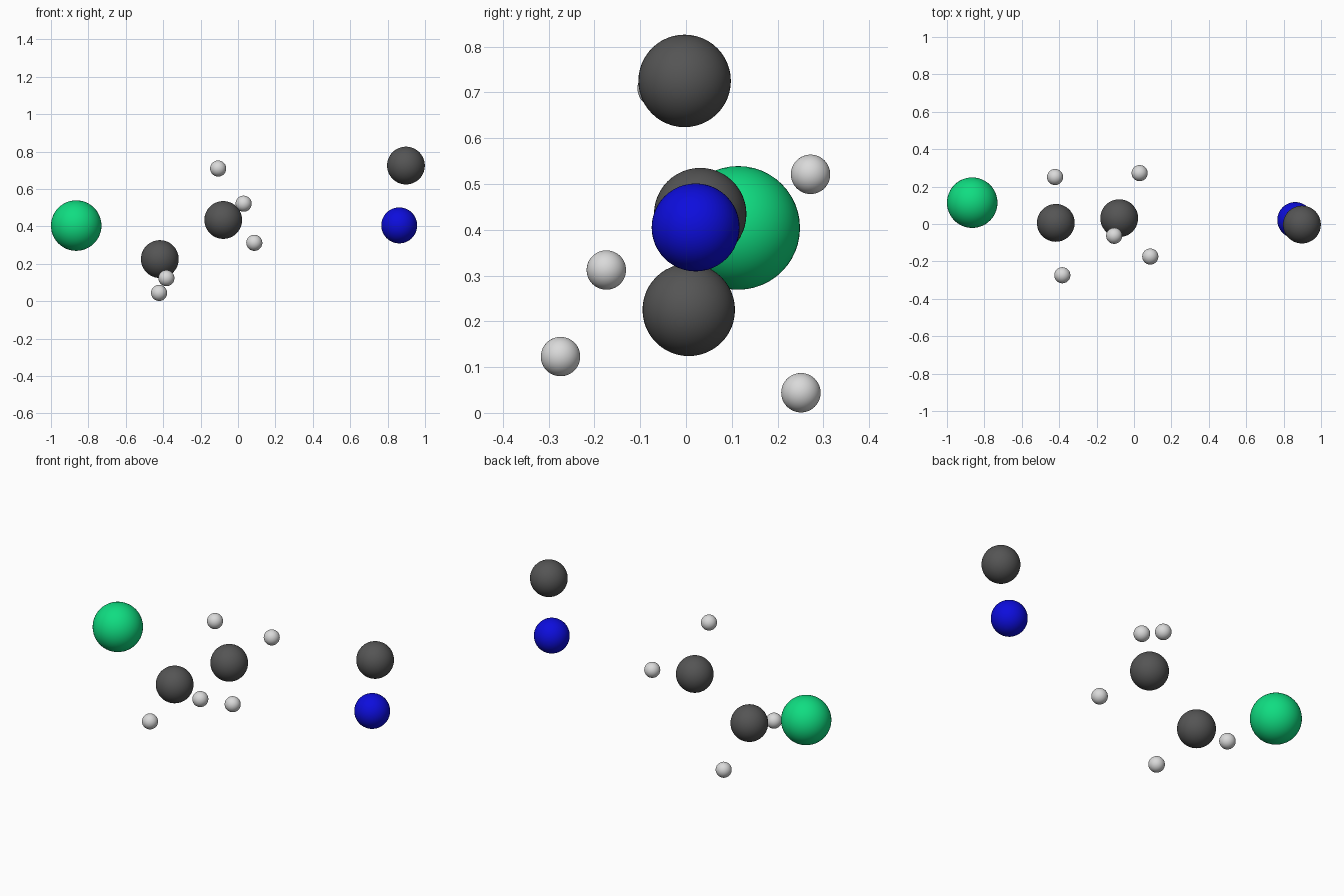
import bpy

cube = bpy.data.objects.get("Cube")
if cube:
    bpy.data.objects.remove(cube, do_unlink=True)


def make_material(name, colour):
    mat = bpy.data.materials.new(name)
    mat.use_nodes = True
    mat.diffuse_color = (*colour, 1)
    shader = next(n for n in mat.node_tree.nodes if n.type == 'BSDF_PRINCIPLED')
    shader.inputs["Base Color"].default_value = (*colour, 1)
    shader.inputs["Roughness"].default_value = 0.6
    return mat


def make_atom(name, location, radius, mat):
    bpy.ops.mesh.primitive_uv_sphere_add(segments=48, ring_count=24,
                                         radius=radius, location=location)
    atom = bpy.context.object
    atom.name = name
    atom.data.materials.append(mat)
    bpy.ops.object.shade_smooth()


green = make_material("bright green", (0.005, 0.72, 0.22))
grey = make_material("dark grey", (0.09, 0.09, 0.09))
blue = make_material("deep blue", (0.004, 0.004, 0.72))
white = make_material("pale grey", (0.7, 0.7, 0.7))

# Large halogen atom and the nitrogen atom
make_atom("chlorine_atom", (-0.865, 0.114, 0.404), 0.135, green)
make_atom("nitrogen_atom", (0.862, 0.021, 0.405), 0.096, blue)

# Carbon atoms
carbons = {
    "lower_carbon": (-0.418, 0.006, 0.225),
    "middle_carbon": (-0.079, 0.031, 0.434),
    "upper_carbon": (0.898, -0.003, 0.725),
}
for name, location in carbons.items():
    make_atom(name, location, 0.101, grey)

# Hydrogen atoms around the lower and middle carbons
hydrogens = {
    "top_hydrogen": (-0.106, -0.063, 0.709),
    "middle_back_hydrogen": (0.030, 0.272, 0.521),
    "middle_front_hydrogen": (0.087, -0.174, 0.312),
    "lower_front_hydrogen": (-0.383, -0.274, 0.123),
    "lower_back_hydrogen": (-0.422, 0.251, 0.044),
}
for name, location in hydrogens.items():
    make_atom(name, location, 0.043, white)
